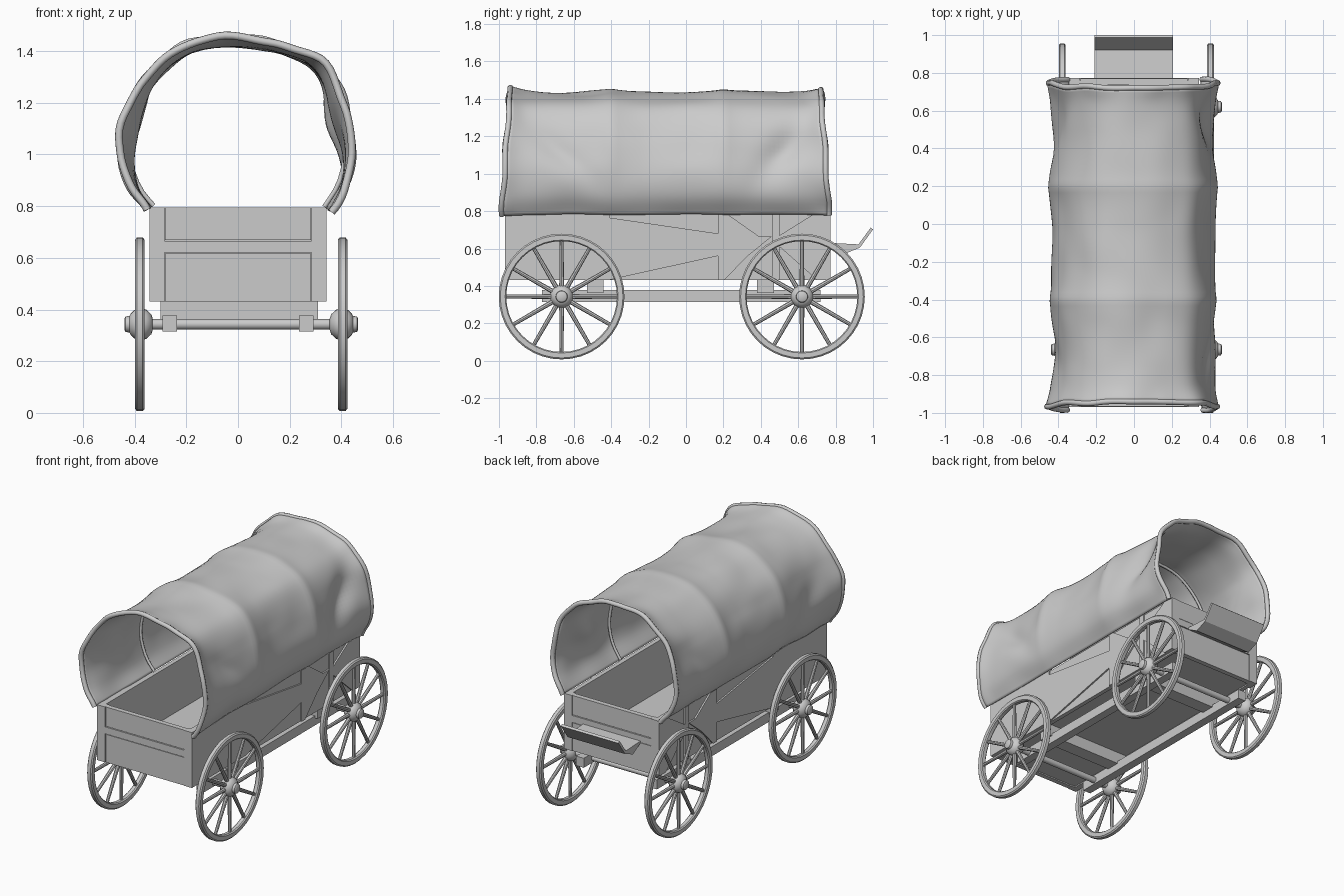
import bpy, bmesh, math
from mathutils import Vector, noise

cube = bpy.data.objects.get("Cube")
if cube:
    bpy.data.objects.remove(cube, do_unlink=True)

grey = bpy.data.materials.new("plain grey")
grey.use_nodes = True
COLOUR = (0.6, 0.6, 0.6, 1)
grey.diffuse_color = COLOUR
grey.node_tree.nodes["Principled BSDF"].inputs["Base Color"].default_value = COLOUR


def finish(name, bm, smooth=False):
    bmesh.ops.recalc_face_normals(bm, faces=bm.faces)
    mesh = bpy.data.meshes.new(name)
    bm.to_mesh(mesh)
    bm.free()
    ob = bpy.data.objects.new(name, mesh)
    bpy.context.scene.collection.objects.link(ob)
    mesh.materials.append(grey)
    if smooth:
        bpy.ops.object.select_all(action="DESELECT")
        ob.select_set(True)
        bpy.context.view_layer.objects.active = ob
        bpy.ops.object.shade_smooth_by_angle(angle=math.radians(40))
    return ob


def box(name, x, y, z):
    bm = bmesh.new()
    bmesh.ops.create_cube(bm, size=1)
    for v in bm.verts:
        v.co = [(a + b) / 2 + c * (b - a) for (a, b), c in zip((x, y, z), v.co)]
    return finish(name, bm)


def plate(name, points, x0, x1):
    """Extrude an outline in the y-z plane from x0 to x1."""
    bm = bmesh.new()
    face = bm.faces.new([bm.verts.new((x0, y, z)) for y, z in points])
    out = bmesh.ops.extrude_face_region(bm, geom=[face])["geom"]
    for v in out:
        if isinstance(v, bmesh.types.BMVert):
            v.co.x = x1
    return finish(name, bm)


def add_lathe(bm, profile, centre, steps, closed=False):
    """Spin (x, radius) points about an axis along x."""
    rings = []
    for i in range(steps):
        a = math.tau * i / steps
        rings.append([bm.verts.new(Vector(centre) + Vector((x, r * math.cos(a), r * math.sin(a))))
                      for x, r in profile])
    n = len(profile)
    for i in range(steps):
        p, q = rings[i], rings[(i + 1) % steps]
        for j in range(n if closed else n - 1):
            k = (j + 1) % n
            bm.faces.new((p[j], p[k], q[k], q[j]))
    if not closed:
        bm.faces.new([r[0] for r in rings])
        bm.faces.new([r[-1] for r in rings])


# Wheels: rim, twelve spokes and a rounded hub with a cap on the outside
AXLES = {"front": -0.665, "rear": 0.62}
HUB_Z = 0.343
for end, y in AXLES.items():
    for side, x, s in (("right", -0.38, -1), ("left", 0.405, 1)):
        c = Vector((x, y, HUB_Z))
        bm = bmesh.new()
        rim = [(-.018, .302), (-.018, .328), (-.011, .336), (.011, .336),
               (.018, .328), (.018, .302), (.011, .296), (-.011, .296)]
        add_lathe(bm, rim, c, 40, True)
        hub = [(-.05, .022), (-.045, .038), (-.025, .057), (0, .062), (.022, .055),
               (.036, .04), (.04, .032), (.055, .03), (.06, .022)]
        add_lathe(bm, [(s * a, r) for a, r in hub], c, 20)
        for i in range(12):
            d = Vector((0, math.cos(i * math.tau / 12), math.sin(i * math.tau / 12)))
            spoke = bmesh.ops.create_cone(bm, cap_ends=True, segments=8, radius1=.013,
                                          radius2=.010, depth=.26)["verts"]
            rot = d.to_track_quat("Z", "Y")
            for v in spoke:
                v.co = c + rot @ v.co + d * .175
        finish(f"{end}_{side}_wheel", bm, True)
    bm = bmesh.new()
    add_lathe(bm, [(-.38, .02), (.40, .02)], (0, y, HUB_Z), 16)
    finish(f"{end}_axle", bm, True)

# Undercarriage
for side, s in (("right", -1), ("left", 1)):
    box(f"{side}_rail", (s * .265 - .028, s * .265 + .028), (-.77, .72), (.315, .377))
for i, y in enumerate((-.485, .425)):
    box(f"bolster_{i}", (-.3, .31), (y - .045, y + .045), (.362, .44))

# Wagon box
FRONT, BACK, LOW, TOP = -.968, .772, .432, .795
box("floor", (-.33, .33), (FRONT + .01, BACK - .01), (.44, .465))
for side, s in (("right", -1), ("left", 1)):
    box(f"{side}_wall", sorted((s * .305, s * .333)), (FRONT + .002, BACK - .002), (LOW, TOP))
    # Raised side boards, leaving wedge shaped recesses along top and bottom
    boards = [
        [(FRONT, LOW), (-.41, LOW), (.17, .56), (.17, .68), (-.41, .765), (-.41, TOP), (FRONT, TOP)],
        [(.17, LOW), (.205, LOW), (.33, .56), (.46, .665), (.39, .665), (.205, TOP), (.17, TOP)],
        [(.46, LOW), (.50, LOW), (.50, TOP), (.46, TOP)],
        [(.50, .61), (.70, LOW), (BACK, LOW), (BACK, TOP), (.70, TOP), (.50, .67)],
    ]
    for i, pts in enumerate(boards):
        plate(f"{side}_side_board_{i}", pts, s * .332, s * .343)
for end, y, s in (("front", FRONT, 1), ("rear", BACK, -1)):
    box(f"{end}_wall", (-.31, .31), sorted((y + s * .012, y + s * .035)), (LOW, TOP))
    face_y = sorted((y, y + s * .014))
    for x in (-.314, .314):
        box(f"{end}_post", (x - .029, x + .029), sorted((y, y + s * .04)), (LOW, TOP))
    box(f"{end}_middle_rail", (-.286, .286), face_y, (.62, .665))
    for i, z in enumerate(((LOW, .616), (.669, TOP))):
        box(f"{end}_panel_{i}", (-.283, .283), sorted((y + s * .003, y + s * .014)), z)

# Footboard on the rear end
plate("footboard", [(BACK, .63), (.922, .622), (.988, .712), (1.0, .702), (.93, .605),
                    (.85, .572), (BACK, .615)], -.21, .207)

# Arched section of the cloth, right foot to left foot
ARCH = [(-.345, .79), (-.405, .87), (-.445, 1.0), (-.435, 1.13), (-.385, 1.25), (-.30, 1.35),
        (-.19, 1.42), (-.06, 1.445), (.08, 1.435), (.20, 1.41), (.31, 1.36), (.385, 1.25),
        (.425, 1.12), (.437, 1.0), (.41, .88), (.352, .785)]
HOOPS = [-.94, -.40, .20, .72]
CENTRE = Vector((0, 1.02))


def arch(t):
    """Catmull-Rom point on the arch, t from 0 to 1."""
    n = len(ARCH) - 1
    i = min(int(t * n), n - 1)
    f = t * n - i
    a, b, c, d = (Vector(ARCH[min(max(i + k, 0), n)]) for k in (-1, 0, 1, 2))
    return .5 * (2 * b + (c - a) * f + (2 * a - 5 * b + 4 * c - d) * f * f
                 + (3 * b - a - 3 * c + d) * f ** 3)


def bump(v, mid, width):
    return math.exp(-((v - mid) / width) ** 2)


def cloth(t, v):
    """Point on the cover: sags between hoops, with folds pulled into the sides."""
    y = HOOPS[0] + (HOOPS[-1] - HOOPS[0]) * v
    p = arch(t)
    bay = sum(y > h for h in HOOPS[1:-1])
    u = (y - HOOPS[bay]) / (HOOPS[bay + 1] - HOOPS[bay])
    sag = max(0, math.sin(math.pi * u)) ** .8
    flank = abs(2 * t - 1)
    z = p.y
    pull = sag * (.02 + .02 * bump(flank, .6, .25))
    if p.x > 0:
        pull += .05 * bump(y - .5, (z - 1.1) * .6, .10) * bump(z, 1.1, .2)
        pull += .03 * bump(y + .65, (1.1 - z) * .9, .09) * bump(z, 1.08, .16)
    else:
        pull += .045 * bump(y + .68, (1.05 - z) * .6, .12) * bump(z, 1.02, .16)
        pull += .025 * bump(y - .48, (z - 1.1) * .8, .09) * bump(z, 1.1, .16)
    pull *= min(1, 4 * t, 4 * (1 - t))
    pull += .012 * noise.noise(Vector((p.x * 5, y * 4, z * 5)))
    end = bump(v, 0, .03) + bump(v, 1, .03)
    pull -= end * (.008 + .012 * noise.noise(Vector((t * 14, v * 3, 7))))
    p = p + (CENTRE - p).normalized() * pull
    low = 1 - (z - .78) / .67
    y += (low * .045 + .01 * noise.noise(Vector((t * 12, 2, 5)))) * (2 * v - 1) ** 5
    return Vector((p.x, y, p.y))


# Cloth cover
ROWS, COLS = 72, 72
bm = bmesh.new()
grid = [[bm.verts.new(cloth(i / COLS, j / ROWS)) for i in range(COLS + 1)] for j in range(ROWS + 1)]
for j in range(ROWS):
    for i in range(COLS):
        bm.faces.new((grid[j][i], grid[j][i + 1], grid[j + 1][i + 1], grid[j + 1][i]))
cover = finish("cloth_cover", bm, True)
thick = cover.modifiers.new("thickness", "SOLIDIFY")
thick.thickness = .016
thick.offset = 0


def tube(name, points, radius):
    curve = bpy.data.curves.new(name, "CURVE")
    curve.dimensions = "3D"
    curve.bevel_depth = radius
    curve.bevel_resolution = 2
    curve.use_fill_caps = True
    spline = curve.splines.new("POLY")
    spline.points.add(len(points) - 1)
    for sp, p in zip(spline.points, points):
        sp.co = (*p, 1)
    curve.materials.append(grey)
    ob = bpy.data.objects.new(name, curve)
    bpy.context.scene.collection.objects.link(ob)


# Rolled cloth hems at both ends and thin hoops inside
for name, v in (("front_hem", 0), ("rear_hem", 1)):
    tube(name, [cloth(i / COLS, v) for i in range(COLS + 1)], .015)
for k, y in enumerate(HOOPS[1:-1]):
    pts = []
    for i in range(41):
        p = arch(i / 40)
        p = p + (CENTRE - p).normalized() * .022
        pts.append((p.x, y, p.y))
    tube(f"hoop_{k}", pts, .009)
